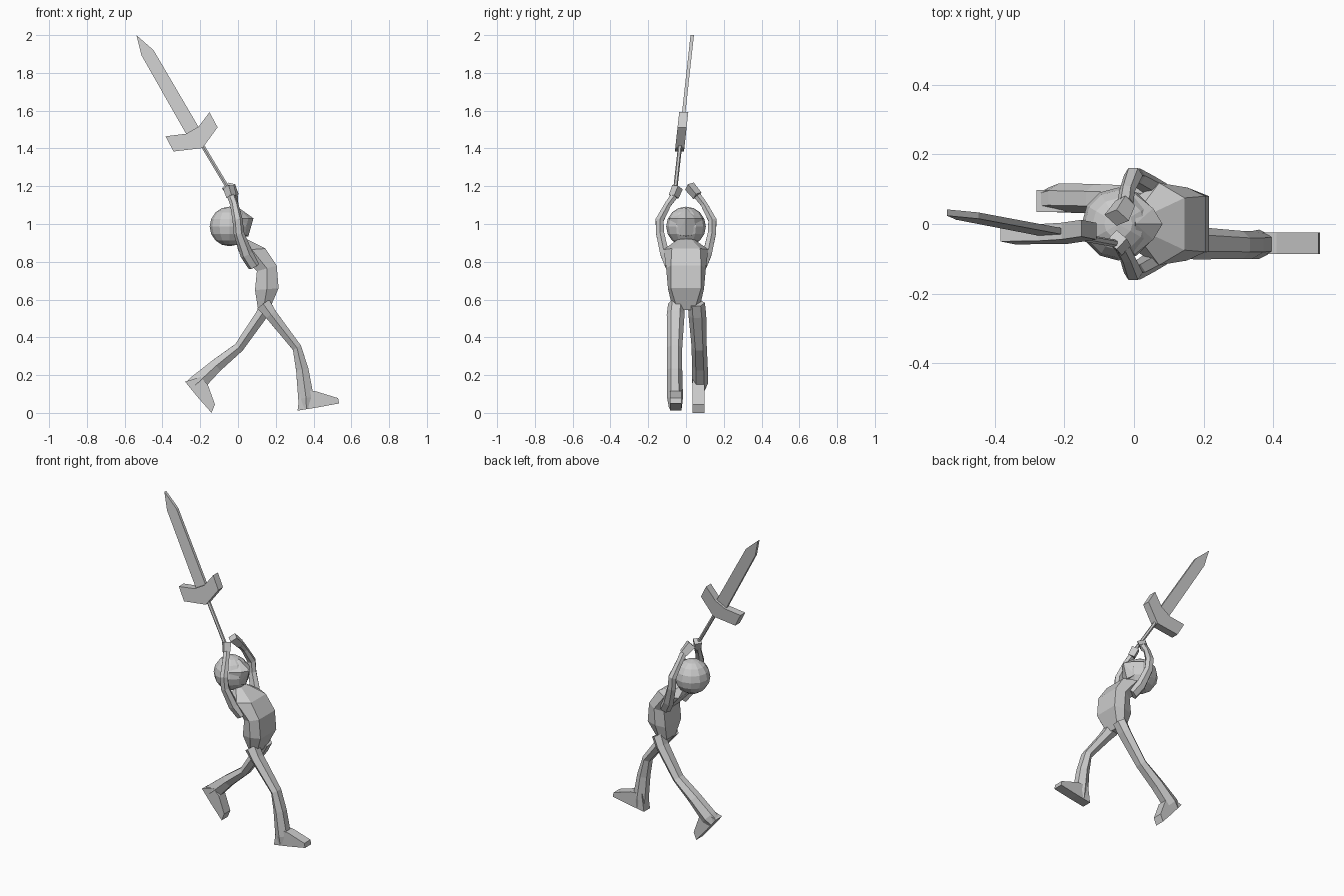
import bpy, bmesh, math
from mathutils import Vector

if "Cube" in bpy.data.objects:
    bpy.data.objects.remove(bpy.data.objects["Cube"])


def finish(name, bm):
    bmesh.ops.recalc_face_normals(bm, faces=bm.faces[:])
    mesh = bpy.data.meshes.new(name)
    bm.to_mesh(mesh)
    bm.free()
    obj = bpy.data.objects.new(name, mesh)
    bpy.context.collection.objects.link(obj)
    return obj


def skin(name, rings):
    """Join equal-sized rings of points into a capped solid."""
    bm = bmesh.new()
    loops = [[bm.verts.new(p) for p in r] for r in rings]
    n = len(loops[0])
    for a, b in zip(loops, loops[1:]):
        for i in range(n):
            j = (i + 1) % n
            bm.faces.new((a[i], a[j], b[j], b[i]))
    bm.faces.new(loops[0])
    bm.faces.new(loops[-1])
    return finish(name, bm)


def limb(name, stations, ref, sides=6):
    """Faceted tube; station = x, y, z, half size along ref, half size across."""
    pts = [Vector(s[:3]) for s in stations]
    rings = []
    for i, s in enumerate(stations):
        t = (pts[min(i + 1, len(pts) - 1)] - pts[max(i - 1, 0)]).normalized()
        u = Vector(ref)
        u = (u - t * u.dot(t)).normalized()
        v = t.cross(u)
        rings.append([pts[i] + u * s[3] * math.cos(k * math.tau / sides)
                      + v * s[4] * math.sin(k * math.tau / sides) for k in range(sides)])
    return skin(name, rings)


def sword_y(z):
    return -0.055 + (z - 1.2) * 0.11


def plate(name, profile, half, y=None):
    """Front-view profile given thickness; without y it follows the sword's tilt."""
    mid = [sword_y(z) if y is None else y for x, z in profile]
    return skin(name, [[(x, m + s * half, z) for (x, z), m in zip(profile, mid)]
                       for s in (-1, 1)])


# Torso: back x, z, front x, z, half width, panel half width
rows = [(.105, .555, .165, .545, .07, .045), (.09, .65, .215, .66, .095, .08),
        (.10, .75, .205, .78, .105, .08), (.0, .86, .145, .87, .118, .075),
        (-.01, .915, .045, .92, .045, .028)]
skin("torso", [[(xf, -p, zf), (xf, p, zf), ((xb + xf) / 2, w, (zb + zf) / 2),
                (xb, p, zb), (xb, -p, zb), ((xb + xf) / 2, -w, (zb + zf) / 2)]
               for xb, zb, xf, zf, w, p in rows])

# Head and pointed visor
bm = bmesh.new()
bmesh.ops.create_uvsphere(bm, u_segments=12, v_segments=8, radius=0.105)
bmesh.ops.translate(bm, verts=bm.verts, vec=(-.045, 0, .987))
finish("head", bm)
bm = bmesh.new()
for p in [(.082, 0, 1.03), (.005, 0, 1.085), (.055, 0, .935), (-.03, 0, .93)]:
    bm.verts.new(p)
for s in (-1, 1):
    for x, y, z in [(.055, .045, 1.03), (0, .09, 1.03), (.035, .05, .945), (-.02, .08, .96)]:
        bm.verts.new((x, s * y, z))
bmesh.ops.convex_hull(bm, input=bm.verts[:])
finish("visor", bm)

# Legs and feet
limb("front_leg", [(.135, -.05, .575, .045, .045), (.175, -.055, .52, .047, .036),
                   (.312, -.06, .345, .04, .028), (.34, -.06, .23, .04, .038),
                   (.36, -.058, .08, .042, .048), (.362, -.056, .025, .034, .046)], (0, 1, 0))
plate("front_foot", [(.315, .012), (.41, .027), (.535, .05), (.53, .078),
                     (.41, .115), (.33, .12)], .031, -.055)
limb("rear_leg", [(.155, .055, .58, .045, .04), (.125, .06, .52, .047, .036),
                  (.005, .07, .347, .04, .03), (-.115, .073, .25, .042, .04),
                  (-.215, .075, .158, .042, .052), (-.245, .07, .13, .034, .05)], (0, 1, 0))
plate("rear_foot", [(-.28, .165), (-.215, .085), (-.14, 0), (-.122, .045),
                    (-.16, .15), (-.20, .19)], .031, .066)

# Raised arms
arms = {"near": (-1, [(-.035, .065, 1.145, .022, .022), (-.05, .045, 1.195, .024, .024)]),
        "far": (1, [(-.025, .06, 1.15, .024, .022), (-.05, .018, 1.2, .03, .024)])}
for side, (s, hand) in arms.items():
    path = [(.085, .085, .78, .035, .03), (.045, .112, .84, .034, .027),
            (.005, .137, .95, .028, .025), (-.002, .14, 1.02, .027, .025),
            (-.02, .095, 1.105, .022, .02)] + hand[:1]
    limb(side + "_arm", [(x, s * y, z, a, b) for x, y, z, a, b in path], (1, 0, 0))
    limb(side + "_hand", [(x, s * y, z, a * 1.25, b * 1.25) for x, y, z, a, b in hand],
         (1, 0, 0), 4)

# Sword: grip, crescent guard, blade
limb("sword_grip", [(x, sword_y(z), z, .011, .011)
                    for x, z in [(-.035, 1.16), (-.215, 1.46)]], (0, 1, 0))
plate("sword_guard", [(-.384, 1.464), (-.341, 1.384), (-.188, 1.402), (-.108, 1.512),
                      (-.151, 1.592), (-.209, 1.515), (-.275, 1.478)], .024)
blade = [(-.265, 1.46), (-.511, 1.893), (-.538, 2.0), (-.447, 1.92), (-.195, 1.49)]
plate("sword_blade", blade, .009)
